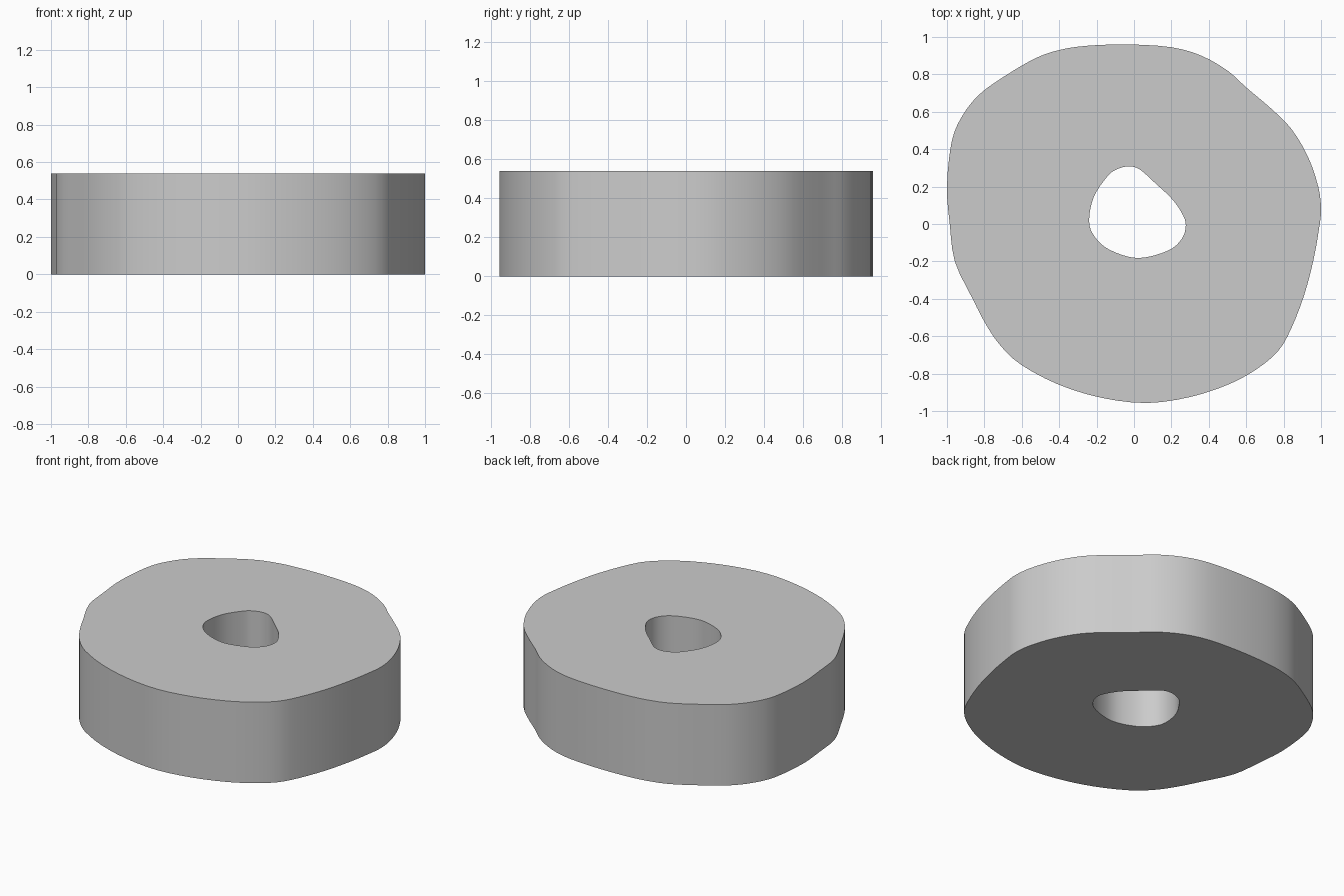
import bpy, bmesh
from mathutils import Vector

if "Cube" in bpy.data.objects:
    bpy.data.objects.remove(bpy.data.objects["Cube"])

HEIGHT = 0.54

# Irregular outer rim and rounded three-sided hole, seen from above
OUTER = [(1.0, .08), (.985, .2), (.93, .36), (.84, .51), (.73, .62), (.6, .73),
         (.5, .82), (.36, .9), (.2, .945), (-.03, .96), (-.25, .953), (-.4, .93),
         (-.53, .885), (-.7, .785), (-.83, .69), (-.92, .575), (-.975, .44),
         (-1.0, .2), (-.985, 0), (-.958, -.2), (-.868, -.39), (-.79, -.54),
         (-.71, -.655), (-.6, -.755), (-.4, -.86), (-.17, -.93), (.07, -.957),
         (.3, -.925), (.5, -.86), (.65, -.78), (.77, -.68), (.84, -.56),
         (.91, -.38), (.96, -.19), (.99, -.02)]
HOLE = [(-.03, .308), (.03, .292), (.115, .217), (.2, .137), (.255, .06),
        (.277, -.005), (.255, -.08), (.18, -.143), (.02, -.182), (-.13, -.138),
        (-.21, -.068), (-.24, .015), (-.215, .145), (-.14, .257), (-.09, .293)]


def smooth_loop(points, steps):
    """Closed Catmull-Rom curve through the points."""
    p = [Vector((x, y, 0)) for x, y in points]
    n, out = len(p), []
    for i in range(n):
        a, b, c, d = p[i - 1], p[i], p[(i + 1) % n], p[(i + 2) % n]
        for s in range(steps):
            t = s / steps
            out.append(0.5 * (2 * b + (c - a) * t + (2 * a - 5 * b + 4 * c - d) * t ** 2
                              + (3 * b - a - 3 * c + d) * t ** 3))
    return out


# Flat ring between the two outlines, extruded upward
bm = bmesh.new()
edges = []
for loop in (smooth_loop(OUTER, 3), smooth_loop(HOLE, 4)):
    vs = [bm.verts.new(co) for co in loop]
    edges += [bm.edges.new((vs[i - 1], vs[i])) for i in range(len(vs))]
bmesh.ops.triangle_fill(bm, use_beauty=True, use_dissolve=False, edges=edges)
res = bmesh.ops.extrude_face_region(bm, geom=bm.faces[:], use_keep_orig=True)
top = [g for g in res["geom"] if isinstance(g, bmesh.types.BMVert)]
bmesh.ops.translate(bm, verts=top, vec=(0, 0, HEIGHT))
bmesh.ops.recalc_face_normals(bm, faces=bm.faces[:])

mesh = bpy.data.meshes.new("pierced_disc")
bm.to_mesh(mesh)
bm.free()
disc = bpy.data.objects.new("pierced_disc", mesh)
bpy.context.collection.objects.link(disc)

# Smooth walls, sharp rims
bpy.context.view_layer.objects.active = disc
disc.select_set(True)
bpy.ops.object.shade_smooth_by_angle(angle=0.52)
